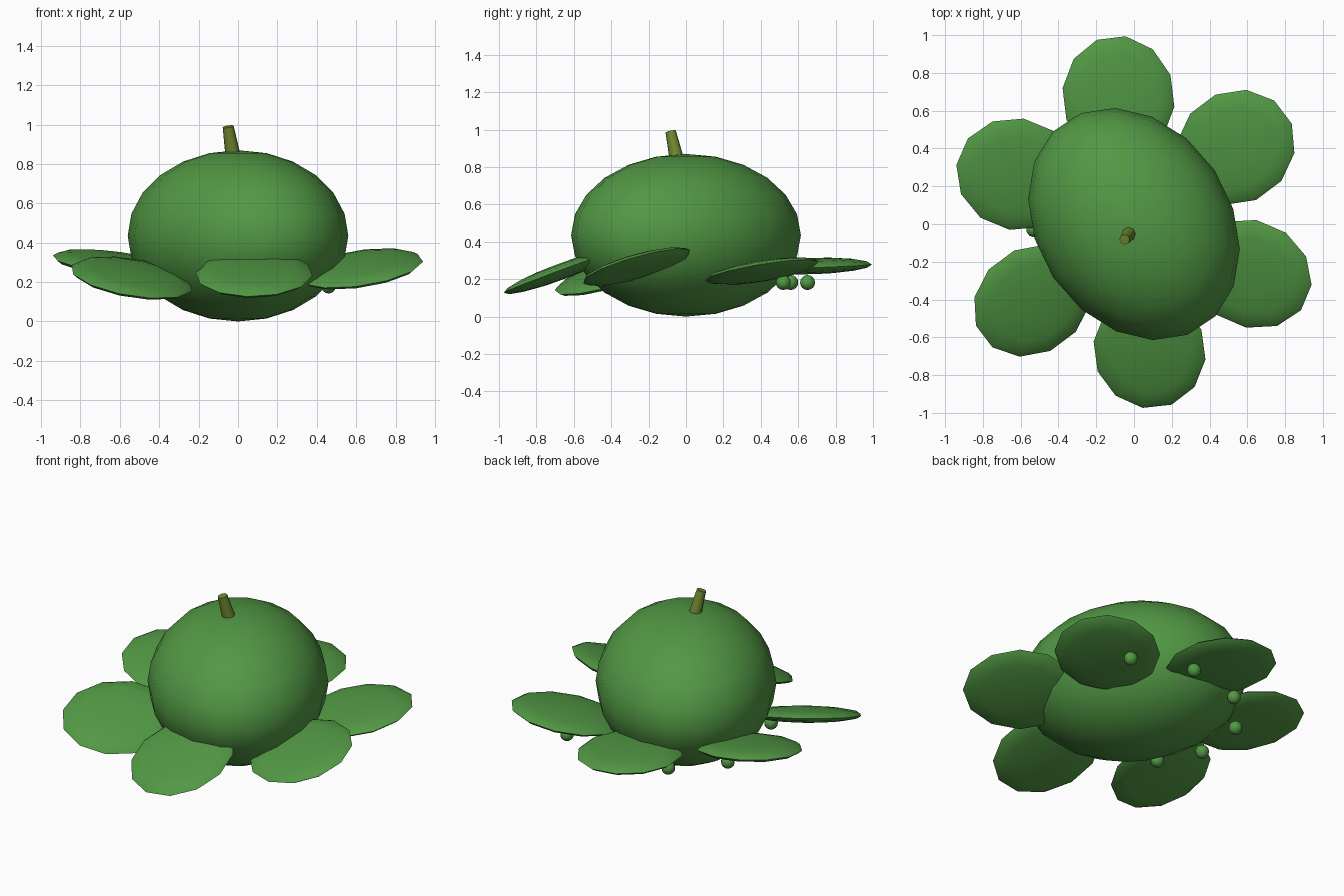
import bpy, math
from mathutils import Vector, Matrix

if "Cube" in bpy.data.objects:
    bpy.data.objects.remove(bpy.data.objects["Cube"])


def material(name, rgb):
    m = bpy.data.materials.new(name)
    m.diffuse_color = (*rgb, 1)
    m.use_nodes = True
    m.node_tree.nodes["Principled BSDF"].inputs["Base Color"].default_value = m.diffuse_color
    return m


GREEN = material("leaf green", (0.084, 0.314, 0.058))
OLIVE = material("olive stem", (0.16, 0.245, 0.028))


def finish(name, mat, matrix):
    ob = bpy.context.object
    ob.name = name
    ob.data.transform(matrix)
    ob.data.materials.append(mat)
    bpy.ops.object.shade_smooth_by_angle(angle=math.radians(60))
    return ob


def ellipsoid(name, centre, radii, segs, rings, rot, spin=0.0):
    bpy.ops.mesh.primitive_uv_sphere_add(segments=segs, ring_count=rings, radius=1)
    return finish(name, GREEN, Matrix.Translation(centre) @ rot
                  @ Matrix.Diagonal((*radii, 1)) @ Matrix.Rotation(spin, 4, 'Z'))


# Body: squashed ball, longer along one diagonal
ellipsoid("body", (0, 0, 0.435), (0.655, 0.513, 0.435), 18, 12,
          Matrix.Rotation(math.radians(-56.4), 4, 'Z'))

# Petals: six flat discs in a ring, each (height, slope in x, slope in y)
petals = [(0.27, -0.03, 0.03), (0.243, 0.12, 0.15), (0.267, 0.17, 0.30),
          (0.24, 0.03, 0.37), (0.22, -0.20, 0.31), (0.29, -0.12, 0.17)]
for i, (z, sx, sy) in enumerate(petals):
    a = math.radians(97 - 60 * i)
    tilt = Vector((0, 0, 1)).rotation_difference(Vector((-sx, -sy, 1)))
    rot = tilt.to_matrix().to_4x4() @ Matrix.Rotation(a, 4, 'Z')
    ellipsoid(f"petal_{i + 1}", (0.675 * math.cos(a), 0.675 * math.sin(a), z),
              (0.328, 0.298, 0.043), 12, 8, rot, math.radians(15))

# Beads: small balls curving under the back and left petals
beads = [(0.46, 0.52), (0.10, 0.65), (-0.27, 0.56),
         (-0.50, 0.30), (-0.53, -0.03), (-0.40, -0.27)]
for i, (x, y) in enumerate(beads):
    ellipsoid(f"bead_{i + 1}", (x, y, 0.182), (0.04,) * 3, 10, 8, Matrix())

# Stem: short leaning tapered peg
base, top = Vector((-0.022, -0.045, 0.82)), Vector((-0.05, -0.082, 0.99))
bpy.ops.mesh.primitive_cone_add(vertices=8, radius1=0.04, radius2=0.028,
                                depth=(top - base).length)
lean = Vector((0, 0, 1)).rotation_difference(top - base).to_matrix().to_4x4()
finish("stem", OLIVE, Matrix.Translation((base + top) / 2) @ lean)
